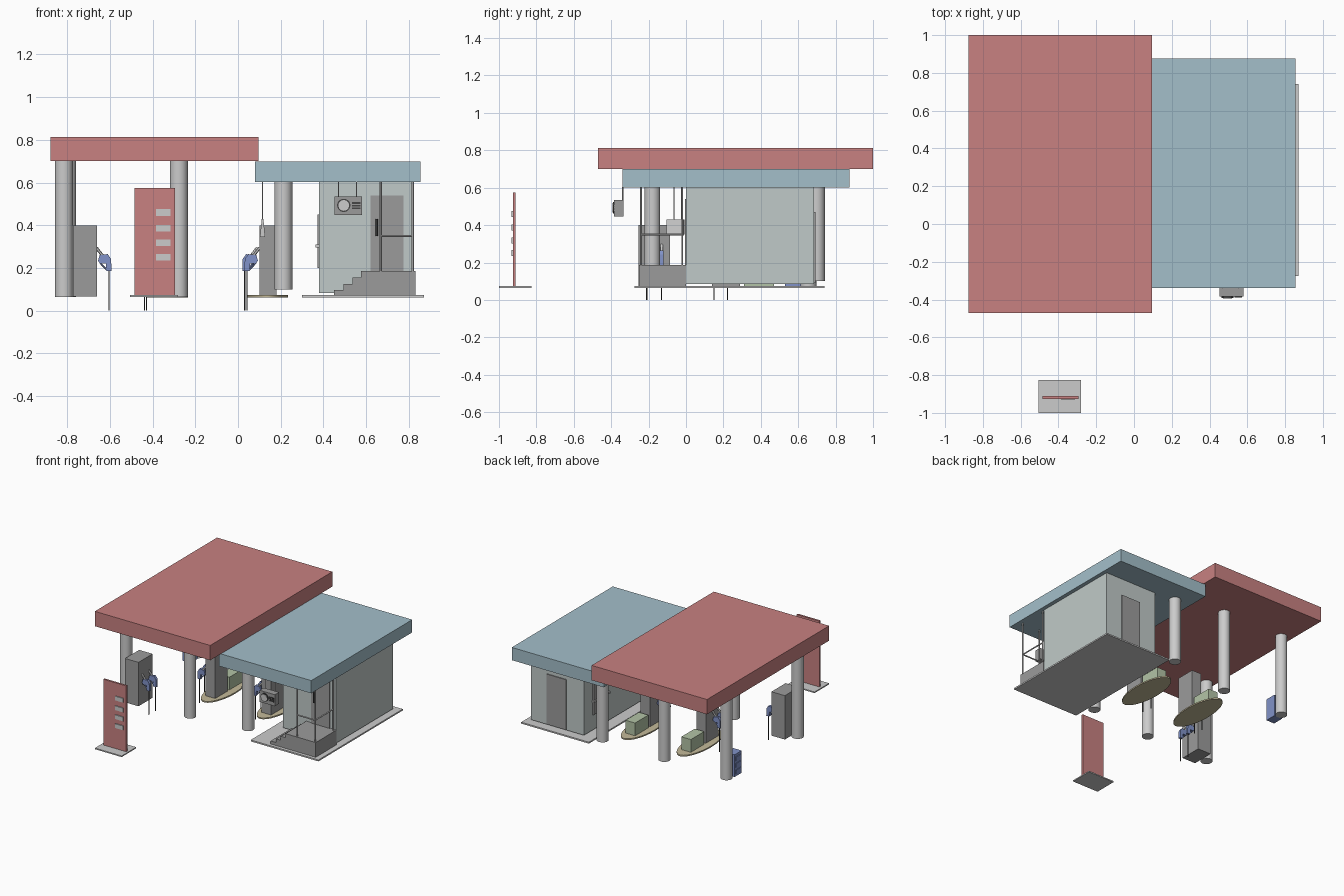
import bpy, bmesh
from mathutils import Vector


def mat(name, rgb):
    m = bpy.data.materials.new(name)
    m.diffuse_color = (*rgb, 1)
    return m


RED = mat("red", (0.58, 0.22, 0.22))
BLUE = mat("roof_blue", (0.37, 0.52, 0.59))
WALL = mat("wall", (0.53, 0.59, 0.58))
DARK = mat("dark_grey", (0.33, 0.33, 0.33))
BLACK = mat("black", (0.06, 0.06, 0.06))
NAVY = mat("nozzle_blue", (0.22, 0.29, 0.58))
GREEN = mat("green", (0.45, 0.55, 0.38))
SAND = mat("sand", (0.55, 0.49, 0.32))


def finish(bm, name, m=None):
    bmesh.ops.recalc_face_normals(bm, faces=bm.faces)
    me = bpy.data.meshes.new(name)
    bm.to_mesh(me)
    bm.free()
    ob = bpy.data.objects.new(name, me)
    bpy.context.collection.objects.link(ob)
    if m:
        me.materials.append(m)
    return ob


def box(name, x0, x1, y0, y1, z0, z1, m=None):
    bm = bmesh.new()
    bmesh.ops.create_cube(bm, size=1)
    for v in bm.verts:
        v.co = ((x0 + x1) / 2 + v.co.x * (x1 - x0),
                (y0 + y1) / 2 + v.co.y * (y1 - y0),
                (z0 + z1) / 2 + v.co.z * (z1 - z0))
    return finish(bm, name, m)


def rod(name, a, b, r, m=None, seg=12):
    a, b = Vector(a), Vector(b)
    bm = bmesh.new()
    bmesh.ops.create_cone(bm, cap_ends=True, segments=seg, radius1=r, radius2=r, depth=(b - a).length)
    q = (b - a).to_track_quat('Z', 'Y')
    for v in bm.verts:
        v.co = q @ v.co + (a + b) / 2
    for f in bm.faces:
        f.smooth = len(f.verts) == 4
    return finish(bm, name, m)


def prism(name, pts, y0, y1, m=None):
    """Extrude an x-z outline along y."""
    bm = bmesh.new()
    f = bm.faces.new([bm.verts.new((x, y0, z)) for x, z in pts])
    r = bmesh.ops.extrude_face_region(bm, geom=[f])
    for v in r["geom"]:
        if isinstance(v, bmesh.types.BMVert):
            v.co.y = y1
    return finish(bm, name, m)


# Roofs
box("pump_canopy", -0.877, 0.095, -0.47, 1.0, 0.70, 0.813, RED)
box("shop_roof", 0.08, 0.855, -0.34, 0.875, 0.602, 0.699, BLUE)

# Columns
for i, (x, y, z0, z1) in enumerate([(-0.815, -0.18, .065, .70), (-0.80, 0.655, .065, .70),
                                    (-0.277, -0.18, .065, .70), (-0.277, 0.655, .065, .70),
                                    (0.212, -0.18, .1, .603), (0.212, 0.70, .1, .603)]):
    rod(f"column_{i}", (x, y, z0), (x, y, z1), 0.042, seg=32)

# Price sign
box("sign_base", -0.505, -0.28, -1.0, -0.825, 0.065, 0.074)
box("sign_board", -0.485, -0.295, -0.926, -0.911, 0.074, 0.575, RED)
for i, z in enumerate((0.25, 0.318, 0.386, 0.46)):
    box(f"sign_plate_{i}", -0.385, -0.315, -0.933, -0.926, z - 0.016, z + 0.016)

# Shop
box("shop_slab", 0.30, 0.87, -0.275, 0.74, 0.063, 0.074)
box("shop_walls", 0.38, 0.825, 0.0, 0.685, 0.084, 0.603, WALL)
box("front_door", 0.62, 0.775, -0.006, 0.0, 0.186, 0.54, DARK)
rod("front_door_handle", (0.65, -0.014, 0.35), (0.65, -0.014, 0.43), 0.006, BLACK)
box("back_door", 0.525, 0.69, 0.685, 0.692, 0.09, 0.47, DARK)
box("side_window", 0.371, 0.38, 0.40, 0.58, 0.20, 0.45, DARK)
box("side_window_ledge", 0.363, 0.38, 0.39, 0.59, 0.297, 0.31)

# Porch, steps and railings
prism("porch_steps", [(0.45, 0.074), (0.83, 0.074), (0.83, 0.186), (0.575, 0.186), (0.575, 0.155),
                      (0.535, 0.155), (0.535, 0.125), (0.495, 0.125), (0.495, 0.097), (0.45, 0.097)],
      -0.25, 0.0, DARK)
for i, (x, y) in enumerate([(0.668, -0.24), (0.818, -0.24), (0.818, -0.02)]):
    rod(f"porch_post_{i}", (x, y, 0.186), (x, y, 0.603), 0.005)
rod("porch_rail_front", (0.668, -0.24, 0.35), (0.818, -0.24, 0.35), 0.005)
rod("porch_rail_side", (0.818, -0.24, 0.35), (0.818, -0.02, 0.35), 0.005)

# Hanging speaker unit under the roof edge
box("speaker_box", 0.452, 0.58, -0.385, -0.335, 0.447, 0.535, DARK)
rod("speaker_ring", (0.495, -0.384, 0.493), (0.495, -0.391, 0.493), 0.031, BLACK, 32)
rod("speaker_cone", (0.495, -0.384, 0.493), (0.495, -0.394, 0.493), 0.025, None, 32)
for i in range(3):
    box(f"speaker_slot_{i}", 0.533, 0.573, -0.389, -0.384, 0.476 + i * .012, 0.484 + i * .012, BLACK)
for i, x in enumerate((0.47, 0.555)):
    rod(f"speaker_hanger_{i}", (x, -0.338, 0.53), (x, -0.338, 0.605), 0.003)

# Hanging two-sided board
prism("hanging_board", [(0.103, 0.345), (0.127, 0.345), (0.119, 0.43), (0.111, 0.43)], -0.105, -0.012)
for i, y in enumerate((-0.065, -0.025)):
    rod(f"board_hanger_{i}", (0.115, y, 0.42), (0.115, y, 0.605), 0.003)


# Fuel nozzle with spout and hanging hose; s is the side it faces
def nozzle(name, x, y, s):
    out = [(0.005, .235), (0.012, .26), (0.05, .265), (0.066, .242), (0.068, .185),
           (0.044, .185), (0.042, .222), (0.012, .222)]
    prism(name + "_grip", [(x + s * u, z) for u, z in out], y - 0.01, y + 0.01, NAVY)
    rod(name + "_spout", (x - s * 0.003, y, 0.295), (x + s * 0.032, y, 0.25), 0.007)
    rod(name + "_guard", (x + s * 0.014, y, 0.225), (x + s * 0.046, y, 0.19), 0.004, NAVY, 8)
    rod(name + "_hose", (x + s * 0.056, y, 0.187), (x + s * 0.056, y, 0.0), 0.003, BLACK, 8)


# Free-standing pump
box("side_pump", -0.773, -0.66, -0.255, -0.085, 0.066, 0.40, DARK)
for i, y in enumerate((-0.21, -0.13)):
    nozzle(f"side_pump_nozzle_{i}", -0.66, y, 1)

# Two pump islands
for k, cx in enumerate((-0.33, 0.14)):
    isl = rod(f"island_{k}", (0, 0, 0.063), (0, 0, 0.073), 1, SAND, 48)
    for v in isl.data.vertices:
        v.co = (cx + v.co.x * 0.095, 0.305 + v.co.y * 0.243, v.co.z)
    box(f"island_pump_{k}", cx - 0.04, cx + 0.04, 0.14, 0.29, 0.073, 0.40, DARK)
    box(f"island_planter_{k}", cx - 0.04, cx + 0.04, 0.31, 0.47, 0.073, 0.17, GREEN)
    for i, y in enumerate((0.15, 0.222)):
        nozzle(f"island_{k}_nozzle_{i}", cx - 0.042 - 0.01 * i, y, -1)

# Blue service cabinet by the rear column
box("service_cabinet", -0.84, -0.77, 0.53, 0.615, 0.066, 0.235, NAVY)
for i, z in enumerate((0.10, 0.15, 0.20)):
    box(f"cabinet_panel_{i}", -0.845, -0.84, 0.54, 0.605, z - 0.015, z + 0.015, NAVY)

for ob in bpy.context.scene.objects:
    ob.select_set(True)
bpy.context.view_layer.objects.active = bpy.data.objects["column_0"]
bpy.ops.object.shade_smooth_by_angle()
